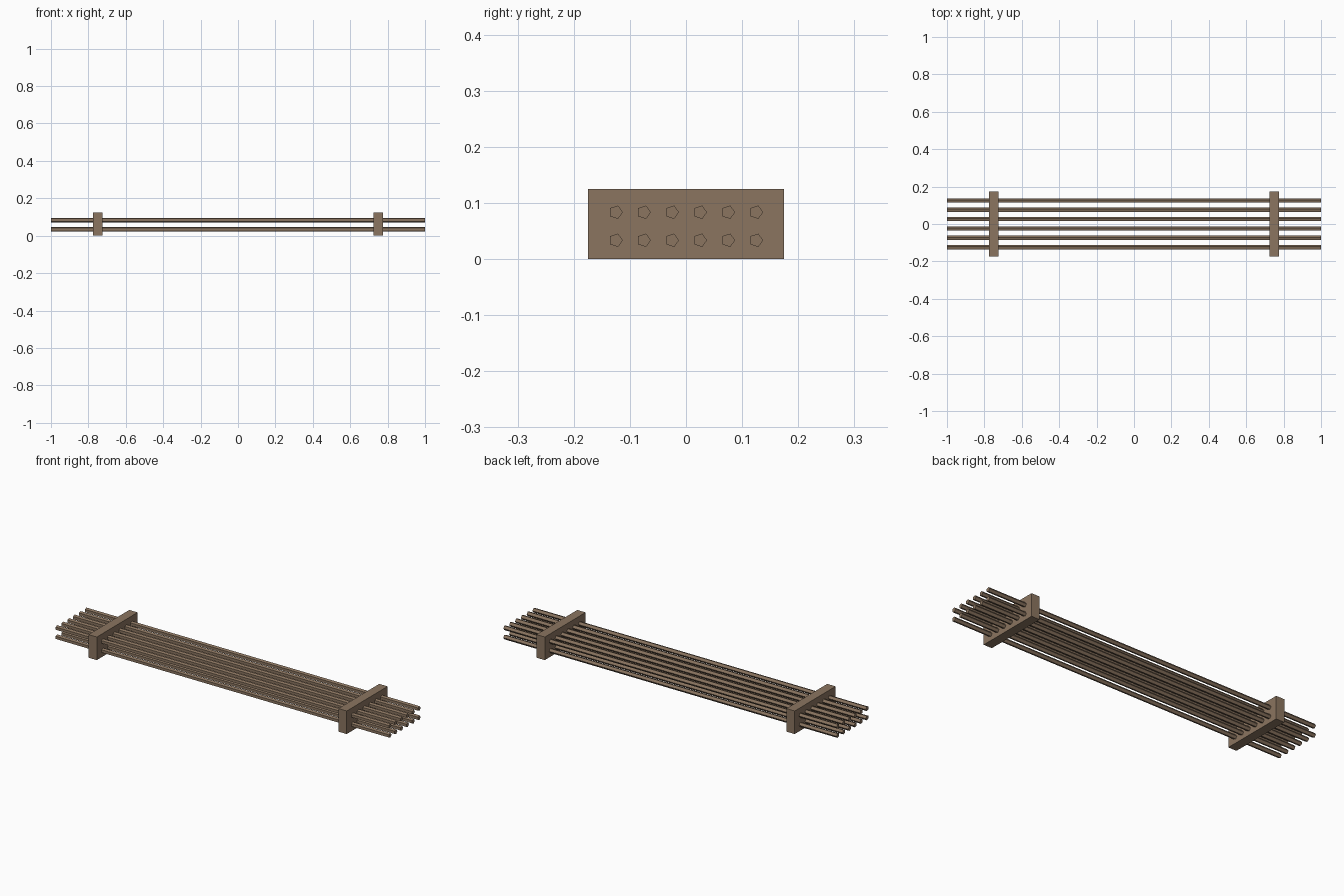
import bpy, bmesh, math
from mathutils import Matrix

if "Cube" in bpy.data.objects:
    bpy.data.objects.remove(bpy.data.objects["Cube"])

wood = bpy.data.materials.new("brown")
wood.diffuse_color = (0.258, 0.178, 0.117, 1)
wood.use_nodes = True
wood.node_tree.nodes["Principled BSDF"].inputs["Base Color"].default_value = wood.diffuse_color


def make(name, bm):
    mesh = bpy.data.meshes.new(name)
    bm.to_mesh(mesh)
    bm.free()
    mesh.materials.append(wood)
    obj = bpy.data.objects.new(name, mesh)
    bpy.context.collection.objects.link(obj)
    return obj


# End spacer blocks
for side, x in (("left", -0.75), ("right", 0.75)):
    bm = bmesh.new()
    bmesh.ops.create_cube(bm, size=1, matrix=Matrix.Translation((x, 0, 0.0625))
                          @ Matrix.Diagonal((0.05, 0.35, 0.125, 1)))
    make(side + "_spacer", bm)

# Two rows of six five-sided rods, one corner pointing to +y
R = 0.0125
for row, z in enumerate((0.0335, 0.0835)):
    for col in range(6):
        y = -0.125 + 0.05 * col
        bm = bmesh.new()
        ring = [bm.verts.new((-1, y + R * math.cos(a), z + R * math.sin(a)))
                for a in (math.tau * i / 5 for i in range(5))]
        cap = bm.faces.new(ring)
        ext = bmesh.ops.extrude_face_region(bm, geom=[cap], use_keep_orig=True)
        bmesh.ops.translate(bm, vec=(2, 0, 0), verts=[
            v for v in ext["geom"] if isinstance(v, bmesh.types.BMVert)])
        bmesh.ops.recalc_face_normals(bm, faces=bm.faces)
        make(f"rod_{row + 1}_{col + 1}", bm)
